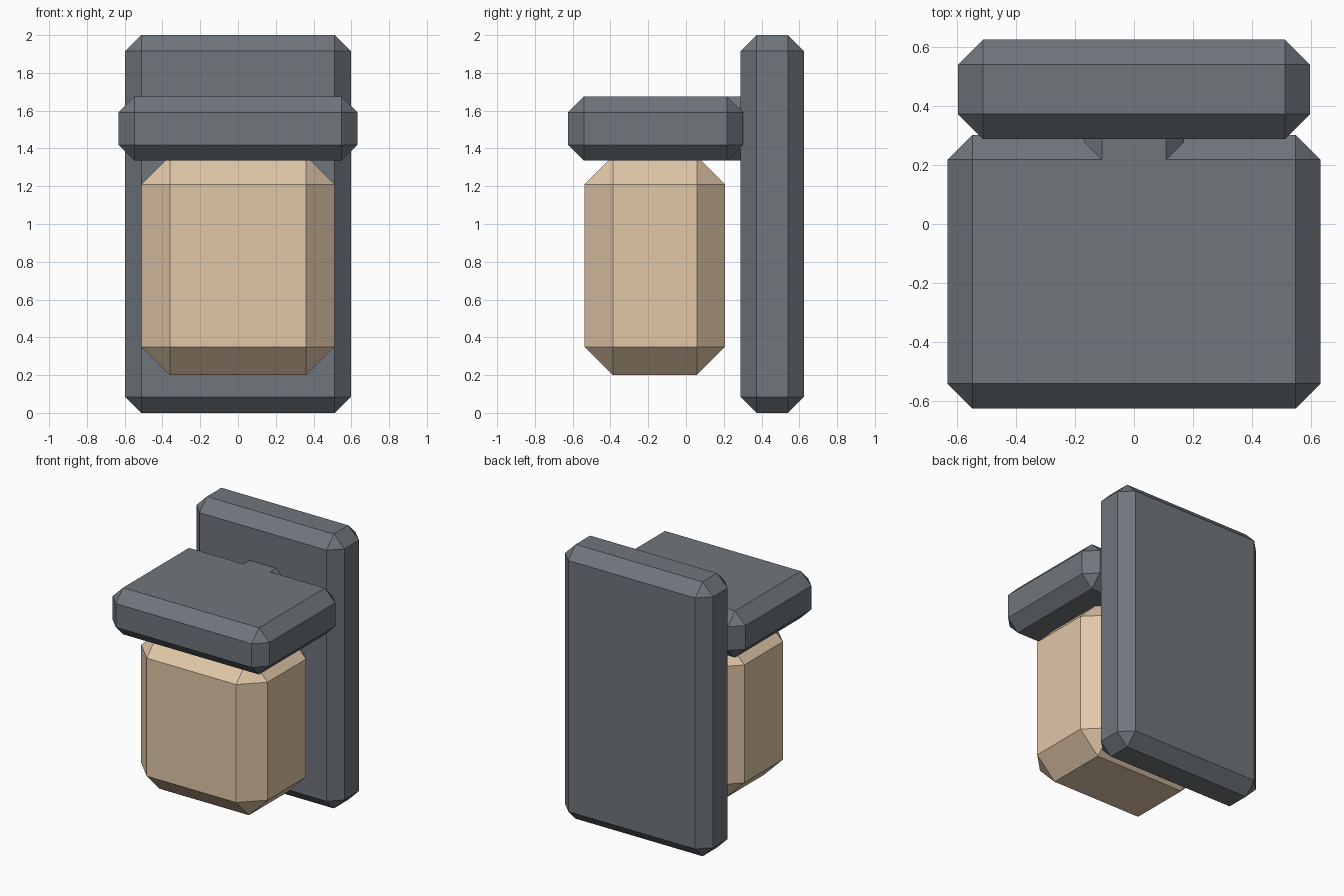
import bpy, bmesh

if "Cube" in bpy.data.objects:
    bpy.data.objects.remove(bpy.data.objects["Cube"])


def material(name, rgb):
    m = bpy.data.materials.new(name)
    m.diffuse_color = (*rgb, 1.0)
    m.use_nodes = True
    m.node_tree.nodes["Principled BSDF"].inputs["Base Color"].default_value = m.diffuse_color
    return m


def chamfered_box(name, lo, hi, chamfer, mat):
    """Box between two corners with every edge cut at 45 degrees."""
    bm = bmesh.new()
    bmesh.ops.create_cube(bm, size=1.0)
    for v in bm.verts:
        for i in range(3):
            v.co[i] = lo[i] if v.co[i] < 0 else hi[i]
    bmesh.ops.bevel(bm, geom=bm.edges[:], offset=chamfer, offset_type='OFFSET',
                    segments=1, profile=0.5, affect='EDGES')
    bmesh.ops.recalc_face_normals(bm, faces=bm.faces[:])
    me = bpy.data.meshes.new(name)
    bm.to_mesh(me)
    bm.free()
    me.materials.append(mat)
    ob = bpy.data.objects.new(name, me)
    bpy.context.collection.objects.link(ob)
    return ob


slate = material("slate_metal", (0.16, 0.18, 0.20))
glow = material("warm_glass", (0.75, 0.57, 0.39))

# plate fixed to the wall
chamfered_box("back_plate", (-0.597, 0.288, 0.0), (0.597, 0.625, 2.0), 0.085, slate)
# roof of the lantern
chamfered_box("cap", (-0.632, -0.625, 1.335), (0.632, 0.302, 1.675), 0.084, slate)
# short arm joining roof to plate
chamfered_box("arm", (-0.168, 0.15, 1.335), (0.168, 0.45, 1.675), 0.06, slate)
# glass body hanging under the roof
chamfered_box("lamp_glass", (-0.51, -0.537, 0.2), (0.51, 0.207, 1.36), 0.15, glow)
